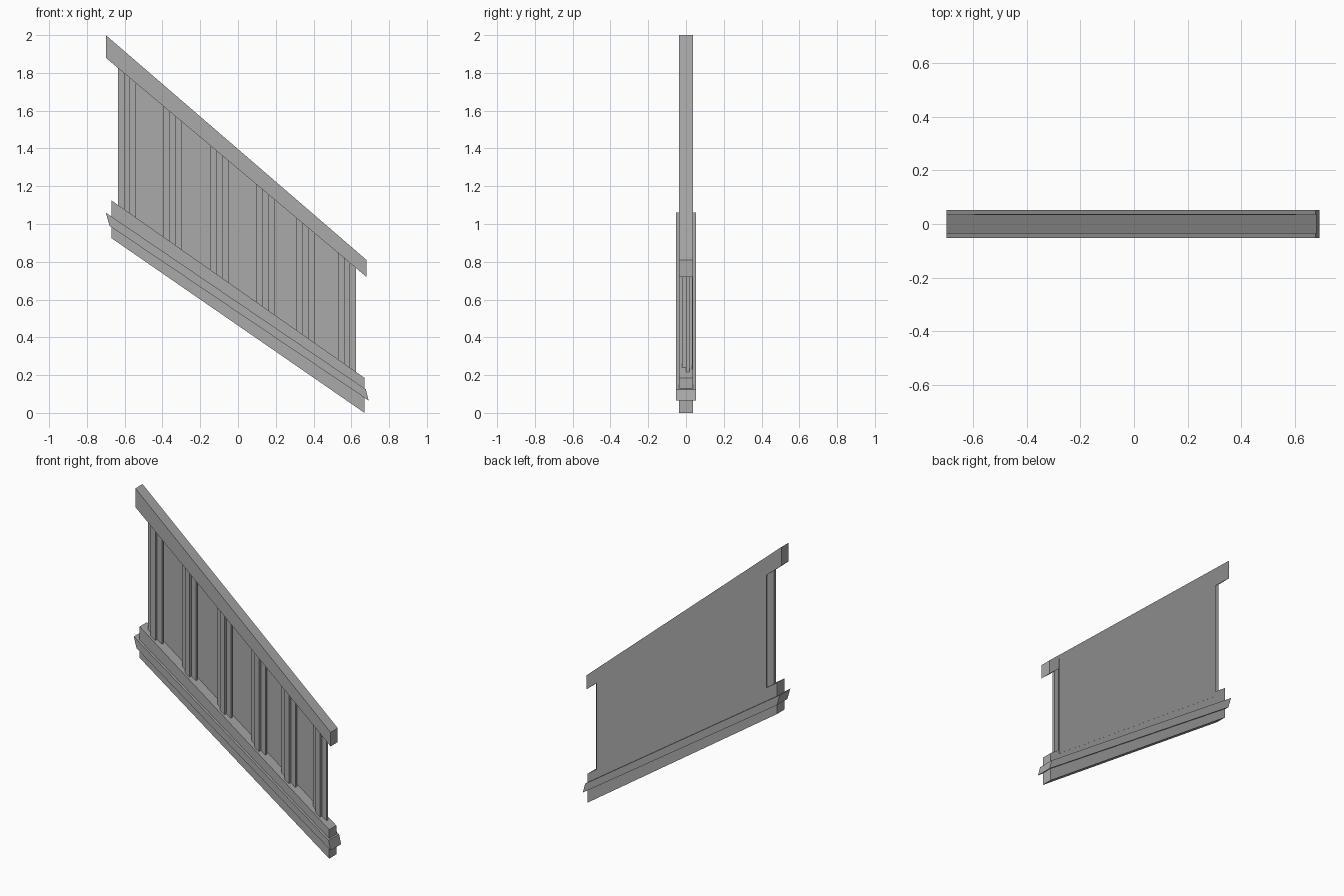
import bpy
import bmesh

cube = bpy.data.objects.get("Cube")
if cube:
    bpy.data.objects.remove(cube, do_unlink=True)

grey = bpy.data.materials.new("plain_grey")
grey.use_nodes = True
COLOUR = (0.4, 0.4, 0.4, 1)
grey.diffuse_color = COLOUR
grey.node_tree.nodes["Principled BSDF"].inputs["Base Color"].default_value = COLOUR


def line(x0, z0, x1, z1):
    """Height along a sloping edge as a function of x."""
    return lambda x: z0 + (z1 - z0) * (x - x0) / (x1 - x0)


def add_object(name, bm):
    bmesh.ops.recalc_face_normals(bm, faces=bm.faces)
    mesh = bpy.data.meshes.new(name)
    bm.to_mesh(mesh)
    bm.free()
    mesh.materials.append(grey)
    obj = bpy.data.objects.new(name, mesh)
    bpy.context.collection.objects.link(obj)
    return obj


def slab(name, outline, y0, y1):
    """Extrude an outline in the xz plane from y0 to y1."""
    bm = bmesh.new()
    face = bm.faces.new([bm.verts.new((x, y0, z)) for x, z in outline])
    ext = bmesh.ops.extrude_face_region(bm, geom=[face])
    moved = [v for v in ext["geom"] if isinstance(v, bmesh.types.BMVert)]
    bmesh.ops.translate(bm, verts=moved, vec=(0, y1 - y0, 0))
    return add_object(name, bm)


def sloped_outline(x0, x1, low, high):
    return [(x0, low(x0)), (x1, low(x1)), (x1, high(x1)), (x0, high(x0))]


rail_top = line(-0.70, 2.0, 0.68, 0.81)
rail_low = line(-0.70, 1.88, 0.68, 0.72)
base_top = line(-0.67, 1.125, 0.67, 0.185)
base_low = line(-0.67, 0.925, 0.67, 0.0)

# Handrail and bottom stringer
slab("handrail", sloped_outline(-0.70, 0.68, rail_low, rail_top), -0.036, 0.036)
slab("stringer", sloped_outline(-0.67, 0.67, base_low, base_top), -0.036, 0.036)

# Moulding wrapped round the stringer
slab("stringer_moulding",
     [(-0.68, 0.99), (0.692, 0.065), (0.677, 0.125), (-0.70, 1.06)],
     -0.053, 0.053)

# Thin panel covering the back
slab("back_panel",
     sloped_outline(-0.595, 0.605,
                    line(-0.595, 1.04, 0.605, 0.205),
                    line(-0.595, 1.85, 0.605, 0.85)),
     0.032, 0.038)

# Balusters: a flat board with a narrow rib on its front
EMBED = 0.02
for number, centre in enumerate((-0.587, -0.346, -0.098, 0.145, 0.357, 0.577), 1):
    for part, half, y0, y1 in (("board", 0.048, 0.0, 0.018),
                               ("rib", 0.016, -0.02, 0.0)):
        slab(f"baluster_{part}_{number}",
             sloped_outline(centre - half, centre + half,
                            lambda x: base_top(x) - EMBED,
                            lambda x: rail_low(x) + EMBED),
             y0, y1)
